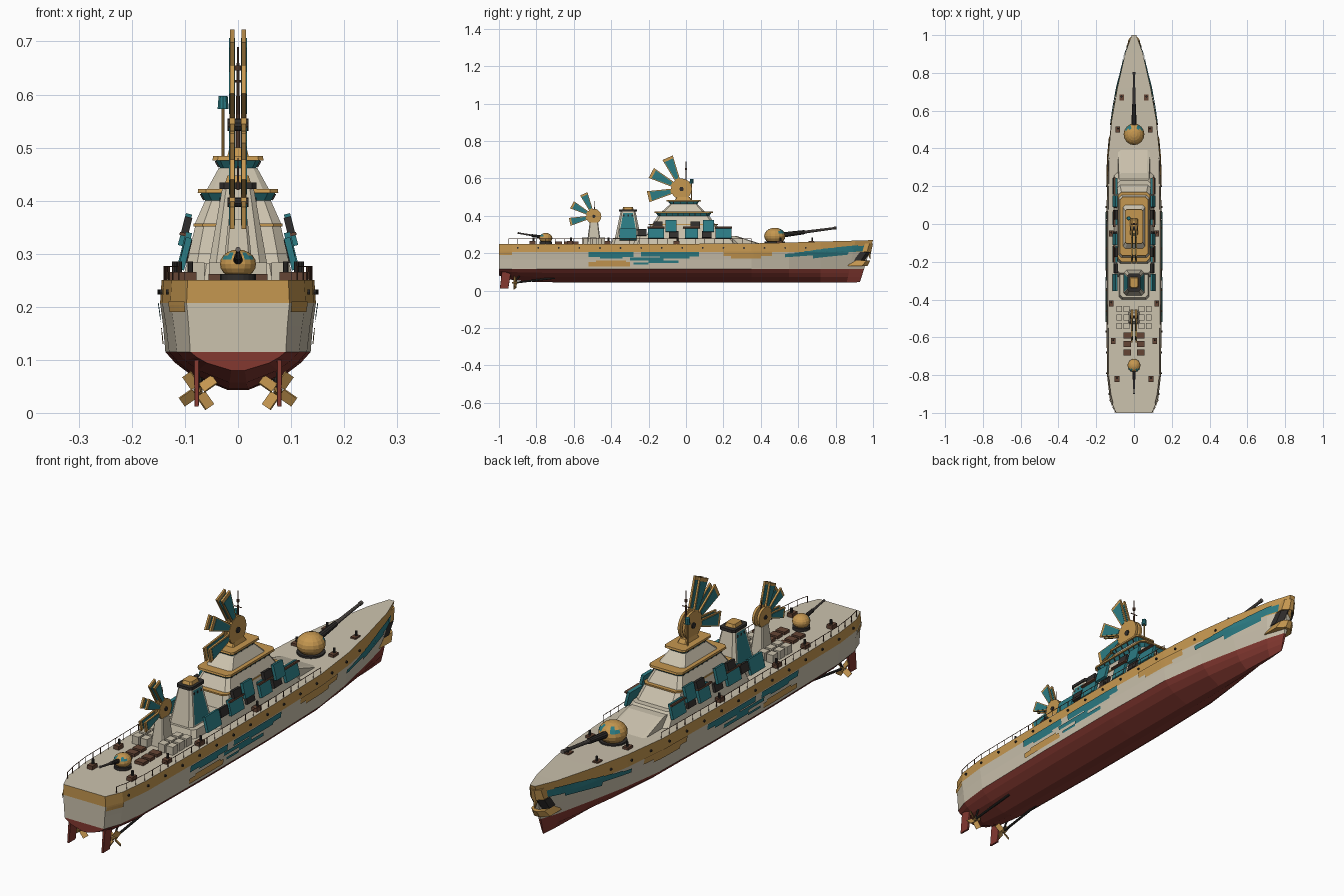
import bpy, bmesh, math
from mathutils import Vector, Matrix

if "Cube" in bpy.data.objects:
    bpy.data.objects.remove(bpy.data.objects["Cube"])

def material(name, rgb):
    m = bpy.data.materials.new(name)
    m.use_nodes = True
    m.diffuse_color = (*rgb, 1)
    m.node_tree.nodes["Principled BSDF"].inputs["Base Color"].default_value = (*rgb, 1)
    return m

CREAM = material("cream", (.60, .54, .42))
GOLD = material("gold", (.56, .31, .08))
TEAL = material("teal", (.025, .2, .23))
RED = material("hull red", (.23, .04, .03))
DARK = material("near black", (.03, .027, .025))
BROWN = material("brown", (.13, .06, .035))
GREY = material("gun grey", (.14, .12, .11))

# ---------- helpers ----------
def finish(name, bm, *mats, normals=True):
    if normals:
        bmesh.ops.recalc_face_normals(bm, faces=bm.faces)
    me = bpy.data.meshes.new(name)
    bm.to_mesh(me)
    bm.free()
    for m in mats:
        me.materials.append(m)
    ob = bpy.data.objects.new(name, me)
    bpy.context.collection.objects.link(ob)
    return ob

def mirror(ob):
    ob.modifiers.new("Mirror", "MIRROR").use_mirror_merge = False
    return ob

def boxes(name, mat, items, both=False):
    """Each item is (centre, size) or (centre, size, rotation about y)."""
    bm = bmesh.new()
    for c, s, *r in items:
        m = Matrix.Translation(c) @ Matrix.Rotation(r[0] if r else 0, 4, "Y") @ Matrix.Diagonal((*s, 1))
        bmesh.ops.create_cube(bm, size=1, matrix=m)
    ob = finish(name, bm, mat)
    return mirror(ob) if both else ob

def rods(name, mat, items, both=False, n=10):
    """Each item is (start, end, start radius, end radius)."""
    bm = bmesh.new()
    for p, q, r1, r2 in items:
        p, q = Vector(p), Vector(q)
        m = Matrix.Translation((p + q) / 2) @ (q - p).to_track_quat("Z", "Y").to_matrix().to_4x4()
        bmesh.ops.create_cone(bm, cap_ends=True, segments=n, radius1=r1, radius2=r2,
                              depth=(q - p).length, matrix=m)
    ob = finish(name, bm, mat)
    return mirror(ob) if both else ob

def tier(name, mat, low, high, cut=.2, side=None):
    """Tapered chamfered block; low and high are (y0, y1, half width, z)."""
    bm = bmesh.new()
    rings = []
    for y0, y1, w, z in (low, high):
        c = w * cut
        half = [(w, y0 + c), (w, y1 - c), (w - c, y1)]
        pts = [(w - c, y0)] + half + [(-x, y) for x, y in reversed(half)] + [(c - w, y0)]
        rings.append([bm.verts.new((x, y, z)) for x, y in pts])
    a, b = rings
    for i in range(len(a)):
        j = (i + 1) % len(a)
        bm.faces.new((a[i], a[j], b[j], b[i]))
    bm.faces.new(a)
    bm.faces.new(b)
    bmesh.ops.recalc_face_normals(bm, faces=bm.faces)
    if side:
        walls = [f for f in bm.faces if abs(f.normal.x) > .9]
        bmesh.ops.inset_individual(bm, faces=walls, thickness=.01)
        for f in walls:
            f.material_index = 1
    return finish(name, bm, mat, *([side] if side else []))

# ---------- hull ----------
# station, deck half width, waterline half width, deck height, keel height
STATIONS = [(-1, .095, .09, .25, .08), (-.93, .125, .115, .25, .057), (-.8, .14, .13, .25, .045),
            (-.4, .144, .137, .25, .043), (0, .144, .137, .25, .043), (.35, .137, .128, .252, .043),
            (.55, .118, .1, .257, .043), (.72, .088, .065, .262, .043), (.86, .046, .03, .267, .043),
            (.93, .012, .005, .27, .045)]
LINE = .115

def section(s):
    u, d, w, zd, zk = s
    h = LINE - zk
    return [(w * .14, zk), (w * .65, zk + h * .4), (w * .87, zk + h * .72), (w, LINE),
            (w * .4 + d * .6, .165), (d * 1.02, .207), (d, zd)]

def rake(u, z):
    return u + max(0, (u - .72) / .21) * .07 * (z - .045) / .225

def hull_point(u, z, out=.004):
    for a, b in zip(STATIONS, STATIONS[1:]):
        if u <= b[0]:
            break
    t = (u - a[0]) / (b[0] - a[0])
    rows = section([p + (q - p) * t for p, q in zip(a, b)])
    for (x0, z0), (x1, z1) in zip(rows, rows[1:]):
        if z <= z1:
            break
    return (x0 + (x1 - x0) * (z - z0) / (z1 - z0) + out, rake(u, z), z)

bm = bmesh.new()
loops = []
for s in STATIONS:
    loops.append([[bm.verts.new((k * x, rake(s[0], z), z)) for x, z in section(s)] for k in (1, -1)])
paint = [1, 1, 1, 0, 0, 2]
def quad(vs, m):
    bm.faces.new(vs).material_index = m
for (al, ar), (bl, br) in zip(loops, loops[1:]):
    for a, b in ((al, bl), (ar, br)):
        for i, m in enumerate(paint):
            quad((a[i], a[i + 1], b[i + 1], b[i]), m)
    quad((al[0], ar[0], br[0], bl[0]), 1)
    quad((al[-1], ar[-1], br[-1], bl[-1]), 0)
for l, r in (loops[0], loops[-1]):
    for i, m in enumerate(paint):
        quad((l[i], r[i], r[i + 1], l[i + 1]), m)
finish("hull", bm, CREAM, RED, GOLD)

def camo(name, mat, patches, out=.004):
    """Thin painted plates hugging the hull; patch = (y0, y1, z0, z1, rise)."""
    bm = bmesh.new()
    for y0, y1, z0, z1, rise in patches:
        n, m = max(2, int((y1 - y0) / .02)), 3
        g = []
        for i in range(n + 1):
            t = i / n
            g.append([bm.verts.new(hull_point(y0 + (y1 - y0) * t, z0 + (z1 - z0) * j / m + rise * t, out))
                      for j in range(m + 1)])
        for i in range(n):
            for j in range(m):
                bm.faces.new((g[i][j], g[i + 1][j], g[i + 1][j + 1], g[i][j + 1]))
    return mirror(finish(name, bm, mat, normals=False))

camo("gold_patches", GOLD, [(-.52, -.3, .13, .152, 0), (-.48, -.32, .152, .16, 0), (.2, .46, .185, .21, 0),
                            (.24, .4, .172, .185, 0), (-1, -.93, .19, .21, 0)])
camo("teal_patches", TEAL, [(-.52, -.28, .18, .207, 0), (-.46, -.34, .172, .18, 0), (-.24, .07, .182, .207, 0),
                            (-.3, -.12, .162, .178, 0), (-.2, -.04, .147, .162, 0), (-.28, -.2, .14, .15, 0),
                            (-.14, .02, .172, .182, 0)])
# overlapping feather strokes towards the bow
camo("bow_feathers", TEAL, [(.53 + .05 * i, .7 + .035 * i, .178 + .007 * i, .196 + .007 * i, .012)
                            for i in range(6)], .006)
camo("bow_feather_roots", TEAL, [(.68, .84, .172, .205, .02), (.78, .9, .2, .23, .01)], .005)
rods("portholes", DARK, [((x - .003, y, z), (x + .002, y, z), .005, .005) for x, y, z in
                         (hull_point(-.9 + .11 * i, .228) for i in range(15))], True, 8)

# ---------- beaked bow ----------
tier("open_mouth", DARK, (.86, .955, .034, .16), (.87, .985, .032, .205), .6)
tier("lower_beak", GOLD, (.84, .97, .04, .132), (.86, .985, .03, .16), .7)
tier("upper_beak", GOLD, (.88, .99, .032, .208), (.9, 1, .026, .252), .7)
rods("beak_hook", GOLD, [((0, .975, .22), (0, .985, .17), .014, .002)])
rods("eyes", CREAM, [((.025, .92, .222), (.038, .92, .222), .011, .009)], True)
rods("pupils", DARK, [((.03, .922, .222), (.04, .922, .222), .005, .004)], True)

# ---------- superstructure ----------
tier("deckhouse", CREAM, (-.28, .28, .105, .25), (-.26, .23, .092, .3))
tier("sloped_foredeck", CREAM, (.1, .4, .085, .25), (.1, .27, .08, .292), .15)
tier("bridge_base", CREAM, (-.21, .21, .094, .295), (-.19, .16, .08, .355))
tier("lower_ledge", GOLD, (-.2, .17, .084, .351), (-.2, .17, .084, .357))
tier("bridge_middle", CREAM, (-.18, .155, .082, .355), (-.15, .125, .062, .4))

def deck_tier(prefix, y0, y1, w, z):
    """Window band under an overhanging gold roof."""
    tier(prefix + "_windows", TEAL, (y0, y1, w, z), (y0 - .01, y1 + .01, w + .008, z + .014))
    tier(prefix + "_roof", GOLD, (y0 - .02, y1 + .02, w + .014, z + .014), (y0 - .018, y1 + .018, w + .013, z + .022))
    n = int((y1 - y0) / .03)
    boxes(prefix + "_mullions", DARK, [((w + .005, y0 + (y1 - y0) * (i + .5) / n, z + .007), (.004, .004, .013), .5)
                                       for i in range(n)], True)

deck_tier("middle", -.15, .125, .062, .4)
tier("bridge_upper", CREAM, (-.13, .1, .058, .422), (-.085, .06, .036, .462))
deck_tier("upper", -.085, .06, .034, .462)
tier("fan_plinth", GOLD, (-.06, .03, .02, .484), (-.05, .02, .016, .5))

# slanted shields and window blocks on the sides
lean = -.25
boxes("side_shields", TEAL, [((.1, y, z), (.012, w, .062), lean) for y, z, w in
      ((-.31, .3, .09), (-.16, .31, .085), (.03, .31, .07), (.2, .31, .085), (-.08, .345, .06), (.12, .345, .06))], True)
boxes("side_windows", DARK, [((.097, y, z), (.014, .05, .035), lean) for y, z in
      ((-.235, .31), (-.065, .3), (.11, .3), (-.15, .352), (.05, .352))], True)
boxes("shield_frames", BROWN, [((.104, y, .337), (.012, .09, .006), lean) for y in (-.16, .03, .2)], True)

# ---------- funnel ----------
tier("funnel_base", CREAM, (-.4, -.23, .08, .25), (-.39, -.24, .074, .282))
tier("funnel", CREAM, (-.38, -.24, .055, .28), (-.35, -.27, .03, .422), .25, TEAL)
tier("funnel_rim", DARK, (-.357, -.263, .035, .422), (-.357, -.263, .035, .434), .25)
tier("funnel_cap", GOLD, (-.34, -.28, .024, .434), (-.335, -.285, .02, .447), .3)
boxes("funnel_vents", DARK, [((0, y, .395), (.069, .008, .022)) for y in (-.332, -.31, -.288)])

# ---------- twin fan arrays ----------
def fan(name, y, z, k):
    x = .011
    rods(name + "_disks", GOLD, [((x - .005, y, z), (x + .005, y, z), .056 * k, .056 * k)], True, 20)
    rods(name + "_axle", DARK, [((-.02, y, z), (.02, y, z), .012 * k, .012 * k)])
    for label, mat, t, a, b, r0, r1 in (("frames", GOLD, .004, .013, .03, .045, .183),
                                        ("panels", TEAL, .0055, .009, .024, .06, .168)):
        bm = bmesh.new()
        for deg in (114, 152, 193):
            c, s = math.cos(math.radians(deg)), math.sin(math.radians(deg))
            rings = [[bm.verts.new((x + e, y + k * (r * c - w * s), z + k * (r * s + w * c)))
                      for r, w in ((r0, -a), (r1, -b), (r1, b), (r0, a))] for e in (-t, t)]
            for f in rings:
                bm.faces.new(f)
            for i in range(4):
                j = (i + 1) % 4
                bm.faces.new((rings[0][i], rings[0][j], rings[1][j], rings[1][i]))
        mirror(finish(name + "_" + label, bm, mat))

fan("main_fan", -.024, .543, 1)
fan("aft_fan", -.493, .397, .72)
tier("aft_fan_pedestal", CREAM, (-.53, -.455, .03, .25), (-.515, -.47, .018, .365))
rods("masts", BROWN, [((0, 0, .5), (0, 0, .69), .005, .002), ((-.016, 0, .625), (.016, 0, .625), .002, .002),
                      ((0, 0, .645), (0, 0, .655), .006, .006), ((0, -.49, .42), (0, -.49, .48), .003, .001)])
rods("lamp_pole", GOLD, [((-.028, .03, .48), (-.028, .03, .58), .003, .003)])
rods("lamp", TEAL, [((-.028, .03, .573), (-.028, .03, .597), .011, .009)])

# ---------- turrets ----------
def turret(name, y, d, k, muzzle):
    bm = bmesh.new()
    bmesh.ops.create_uvsphere(bm, u_segments=16, v_segments=10, radius=1)
    for f in bm.faces:
        c = f.calc_center_median()
        f.material_index = int(c.y * d > .4 and abs(c.x) > .3 and c.z > .25)
    bmesh.ops.scale(bm, vec=(.055 * k, .057 * k, .044 * k), verts=bm.verts)
    bmesh.ops.translate(bm, vec=(0, y, .262 + .03 * k), verts=bm.verts)
    finish(name + "_dome", bm, GOLD, TEAL)
    rods(name + "_ring", DARK, [((0, y, .248), (0, y, .262), .054 * k, .054 * k)], n=20)
    a, b = Vector((0, y + d * .045 * k, .27 + .028 * k)), Vector((0, *muzzle))
    mid = a.lerp(b, .4)
    rods(name + "_sleeve", DARK, [(a, mid, .014 * k, .011 * k)])
    rods(name + "_barrel", GREY, [(mid, b, .008 * k, .006 * k), (b.lerp(a, .05), b, .008 * k, .008 * k)])

turret("main_turret", .475, 1, 1, (.805, .335))
turret("aft_turret", -.75, -1, .62, (-.9, .308))

# ---------- deck fittings ----------
boxes("crates", CREAM, [((x, y, .266), (.03, .034, .034)) for x in (.04, .078) for y in (-.45, -.495, -.54)], True)
boxes("hatches", BROWN, [((.036, y, .255), (.04, .033, .014)) for y in (-.59, -.635, -.68)], True)
boxes("bollard_bases", BROWN, [((x, y, .258), (.024, .032, .016)) for x, y in
      ((.066, .67), (.085, .5), (.11, -.62), (.09, -.82), (.12, -.05), (.12, -.42))], True)
rods("bollard_guns", DARK, [((x, y, .262), (x, y, .285), .005, .005) for x, y in
     ((.066, .675), (.085, .505), (.11, -.615), (.09, -.815), (.12, -.045), (.12, -.415))], True)

edge = [(p[0], p[1], .25) for p in (hull_point(-.95 + .05 * i, .249, -.005) for i in range(27))]
up = [Vector(p) + Vector((0, 0, .026)) for p in edge]
rods("railing", BROWN, [(p, q, .0013, .0013) for p, q in zip(up, up[1:])]
     + [(p, q, .0013, .0013) for p, q in zip(edge, up)], True, 5)

# ---------- propellers and rudders ----------
hub = Vector((.075, -.915, .042))
rods("propeller_shafts", DARK, [(hub, (.07, -.7, .068), .005, .005), (hub, (.075, -.89, .08), .004, .004)], True)
rods("propeller_hubs", GOLD, [(hub + Vector((0, .012, 0)), hub - Vector((0, .015, 0)), .009, .004)], True)
bm = bmesh.new()
for i in range(4):
    m = (Matrix.Translation(hub) @ Matrix.Rotation(math.radians(35 + 90 * i), 4, "Y")
         @ Matrix.Translation((0, 0, .023)) @ Matrix.Rotation(.6, 4, "Z") @ Matrix.Diagonal((.022, .004, .03, 1)))
    bmesh.ops.create_cube(bm, size=1, matrix=m)
mirror(finish("propeller_blades", bm, GOLD))
for s in (-1, 1):
    rudder = tier("rudder", RED, (-.995, -.95, .004, .012), (-.985, -.935, .005, .1))
    rudder.location.x = s * .078
